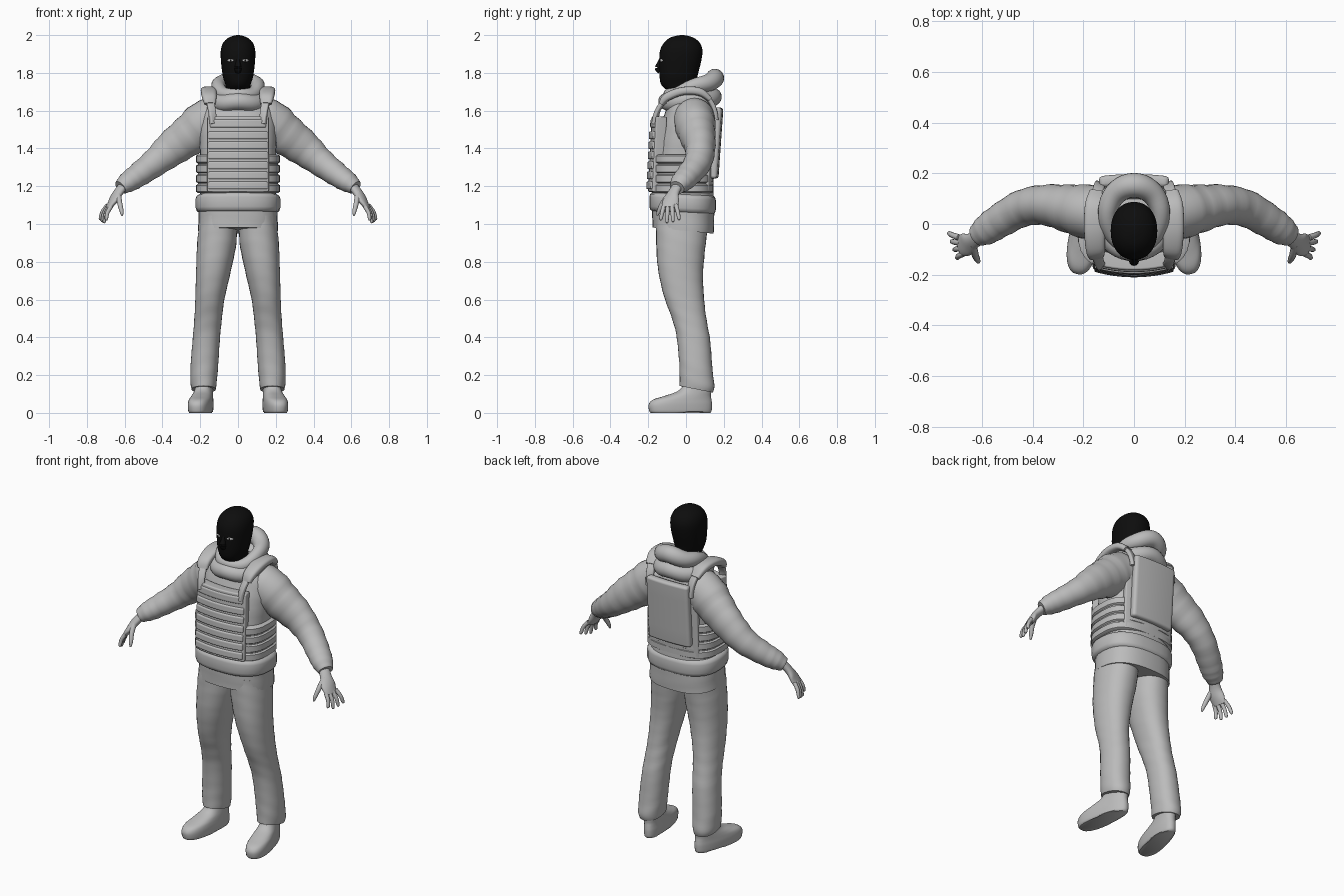
import bpy, bmesh, math
from mathutils import Vector, Matrix

if "Cube" in bpy.data.objects:
    bpy.data.objects.remove(bpy.data.objects["Cube"])


def material(name, value):
    m = bpy.data.materials.new(name)
    m.use_nodes = True
    m.diffuse_color = (value, value, value, 1)
    bsdf = m.node_tree.nodes["Principled BSDF"]
    bsdf.inputs["Base Color"].default_value = m.diffuse_color
    bsdf.inputs["Roughness"].default_value = 0.8
    return m


GREY = material("grey cloth", 0.5)
BLACK = material("black knit", 0.004)
EYE = material("pale eye", 0.55)


def finish(name, bm, mat, mirror=False):
    bmesh.ops.recalc_face_normals(bm, faces=bm.faces)
    mesh = bpy.data.meshes.new(name)
    bm.to_mesh(mesh)
    bm.free()
    mesh.shade_smooth()
    mesh.set_sharp_from_angle(angle=math.radians(50))
    mesh.materials.append(mat)
    ob = bpy.data.objects.new(name, mesh)
    bpy.context.collection.objects.link(ob)
    if mirror:
        ob.modifiers.new("mirror", "MIRROR").use_mirror_merge = False
    return ob


def spline(rows, k=5):
    """Smoothly interpolate rows of numbers."""
    out = []
    for i in range(len(rows) - 1):
        p = [rows[max(i - 1, 0)], rows[i], rows[i + 1], rows[min(i + 2, len(rows) - 1)]]
        for j in range(k):
            t = j / k
            out.append([b + 0.5 * t * (c - a + t * (2 * a - 5 * b + 4 * c - d + t * (3 * (b - c) + d - a)))
                        for a, b, c, d in zip(*p)])
    return out + [list(rows[-1])]


def oval(centre, u, v, power=2, sides=32):
    pts = []
    for i in range(sides):
        a = math.tau * i / sides
        c, s = math.cos(a), math.sin(a)
        pts.append(centre + u * math.copysign(abs(c) ** (2 / power), c)
                   + v * math.copysign(abs(s) ** (2 / power), s))
    return pts


def loft(name, rings, mat, mirror=False, closed=False):
    bm = bmesh.new()
    loops = [[bm.verts.new(p) for p in r] for r in rings]
    n = len(loops[0])
    for i in range(len(loops) - (0 if closed else 1)):
        a, b = loops[i], loops[(i + 1) % len(loops)]
        for j in range(n):
            bm.faces.new((a[j], a[(j + 1) % n], b[(j + 1) % n], b[j]))
    if not closed:
        bm.faces.new(loops[0])
        bm.faces.new(loops[-1])
    return finish(name, bm, mat, mirror)


def stack(name, rows, mat, power=2, tilt=0, mirror=False, crease=0, smooth=True):
    """Horizontal ovals given as z, centre x, centre y, half width, half depth."""
    rings = []
    for z, cx, cy, rx, ry in (spline(rows) if smooth else rows):
        ring = oval(Vector((cx, cy, z)), Vector((rx, 0, 0)), Vector((0, ry, 0)), power)
        for p in ring:
            side = math.atan2(p.y - cy, p.x - cx)
            fold = 1 + crease * math.sin(z * 75 + 2.5 * math.sin(side + 1))
            p.x, p.y = cx + (p.x - cx) * fold, cy + (p.y - cy) * fold
            p.z -= tilt * (p.y - cy)
        rings.append(ring)
    return loft(name, rings, mat, mirror)


def tube(name, rows, mat, mirror=False, closed=False, power=2, crease=0, sides=24):
    """Sweep of ovals given as x, y, z, level radius, upright radius."""
    if not closed:
        rows = spline(rows)
    rings, n = [], len(rows)
    for i, (x, y, z, ra, rb) in enumerate(rows):
        nxt = rows[(i + 1) % n] if closed else rows[min(i + 1, n - 1)]
        prv = rows[i - 1] if closed else rows[max(i - 1, 0)]
        t = (Vector(nxt[:3]) - Vector(prv[:3])).normalized()
        u = t.cross(Vector((0, 0, 1))).normalized()
        fold = 1 + crease * math.sin(i * 1.9)
        rings.append(oval(Vector((x, y, z)), u * ra * fold, u.cross(t) * rb * fold, power, sides))
    return loft(name, rings, mat, mirror, closed)


def panel(name, half, z0, z1, depth, thick, bow=0.9, face=-1, lean=0.05, bevel=0.008):
    """Bowed padded plate on the front (face -1) or back (face 1)."""
    bm = bmesh.new()
    bmesh.ops.create_grid(bm, x_segments=12, y_segments=4, size=1)
    for v in bm.verts:
        x, z = -face * v.co.x * half, (z0 + z1) / 2 + v.co.y * (z1 - z0) / 2
        v.co = (x, face * (depth - bow * x * x) + lean * (z - 1.4), z)
    ob = finish(name, bm, GREY)
    # keep the outward side pointing away from the body
    if ob.data.polygons[0].normal.y * face < 0:
        ob.data.flip_normals()
    s = ob.modifiers.new("padding", "SOLIDIFY")
    s.thickness, s.offset = thick, -1
    b = ob.modifiers.new("rounded", "BEVEL")
    b.width, b.segments, b.limit_method = bevel, 2, "ANGLE"
    ob.modifiers.new("shading", "WEIGHTED_NORMAL")
    return ob


def ball(name, centre, size, turn, mat):
    bm = bmesh.new()
    m = Matrix.Translation(centre) @ Matrix.Rotation(turn, 4, "Z") @ Matrix.Diagonal((*size, 1))
    bmesh.ops.create_uvsphere(bm, u_segments=16, v_segments=8, radius=1, matrix=m)
    return finish(name, bm, mat, True)


# masked head
stack("masked_head", [
    (1.62, 0, 0, .065, .065), (1.69, 0, -.01, .065, .075), (1.735, 0, -.037, .066, .092),
    (1.78, 0, -.04, .08, .1), (1.86, 0, -.031, .09, .111), (1.92, 0, -.025, .091, .112),
    (1.96, 0, -.022, .078, .094), (1.985, 0, -.022, .052, .064), (1.997, 0, -.022, .022, .028),
    (2.0, 0, -.022, .003, .003)], BLACK, 2.15)
tube("nose", [(0, -.128, 1.88, .009, .01), (0, -.139, 1.85, .013, .014),
              (0, -.148, 1.825, .019, .017), (0, -.138, 1.803, .014, .012)], BLACK)
ball("eye", (.039, -.1315, 1.866), (.019, .006, .008), math.radians(28), EYE)
ball("pupil", (.038, -.1365, 1.866), (.006, .003, .006), math.radians(28), BLACK)


# hood and collar
def neck_ring(name, rx, cy, ry, z, tilt, ra, rb, swell):
    rows = []
    for i in range(40):
        a = math.tau * i / 40
        s = math.sin(a)
        fat = 1 + swell * max(0, s)
        rows.append((rx * math.cos(a), cy + ry * s, z + tilt * s + .006 * math.cos(4 * a),
                     ra * fat, rb * fat))
    tube(name, rows, GREY, closed=True)


neck_ring("hood", .105, .035, .118, 1.723, .043, .036, .037, .35)
neck_ring("collar", .122, .02, .122, 1.655, .012, .045, .045, .05)

# jacket body and sleeves
stack("jacket", [
    (.965, 0, -.015, .212, .162), (1.08, 0, -.015, .207, .165), (1.2, 0, -.015, .2, .16),
    (1.35, 0, -.01, .2, .15), (1.48, 0, .005, .205, .145), (1.58, 0, .02, .195, .13),
    (1.65, 0, .025, .155, .11), (1.7, 0, .03, .1, .09)], GREY, 2.5, .1, crease=.004)
tube("sleeve", [
    (.06, .04, 1.56, .1, .11), (.16, .045, 1.54, .11, .122), (.25, .06, 1.475, .096, .11),
    (.35, .075, 1.4, .08, .094), (.44, .062, 1.325, .073, .075), (.53, .012, 1.258, .066, .063),
    (.585, -.025, 1.22, .059, .054), (.622, -.048, 1.193, .042, .038)], GREY, True, crease=.022)

# hands
tube("palm", [
    (.6, -.04, 1.21, .03, .024), (.635, -.066, 1.165, .033, .022), (.66, -.08, 1.125, .045, .02),
    (.685, -.086, 1.085, .042, .014)], GREY, True)
for i, label in enumerate(("little", "ring", "middle", "index")):
    f = i / 3
    drop = (.012, 0, -.006, .008)[i]
    base = Vector((.69, -.053, 1.1)).lerp(Vector((.672, -.117, 1.093)), f)
    tip = Vector((.733, -.035, 1.01)).lerp(Vector((.7, -.135, 1.012)), f) + Vector((0, 0, drop))
    mid = base.lerp(tip, .5) + Vector((.005, 0, .004))
    tube(label + "_finger", [(*base, .012, .012), (*mid, .011, .011), (*base.lerp(tip, .9), .009, .009),
                             (*tip, .004, .004)], GREY, True, sides=10)
tube("thumb", [(.635, -.08, 1.165, .015, .015), (.627, -.12, 1.115, .014, .014),
               (.617, -.143, 1.07, .011, .011), (.613, -.152, 1.045, .005, .005)], GREY, True, sides=10)

# armoured vest
panel("front_plate", .165, 1.17, 1.57, .19, .06)
for i in range(6):
    z = 1.185 + .053 * i
    panel("front_webbing", .158, z, z + .04, .2, .02, bevel=.006)
panel("front_flap", .15, 1.51, 1.555, .196, .02)
panel("back_plate", .168, 1.17, 1.6, .155, .06, face=1)
panel("back_pouch", .14, 1.24, 1.615, .183, .045, .5, 1, .07, .014)

# side bands of the vest: ridged wrap
wrap = []
for i in range(4):
    z = 1.165 + .052 * i
    for dz, grow in ((0, -.006), (.006, .003), (.04, .003), (.046, -.006)):
        wrap.append((z + dz, 0, -.02, .219 + grow, .163 + grow))
stack("side_wrap", wrap, GREY, 2.9, smooth=False)

# shoulder straps and pads
tube("shoulder_strap", [
    (.13, -.165, 1.53, .02, .012), (.138, -.15, 1.6, .02, .012), (.15, -.1, 1.665, .022, .012),
    (.155, -.02, 1.7, .025, .012), (.15, .08, 1.695, .025, .012), (.14, .14, 1.63, .022, .012),
    (.135, .155, 1.55, .022, .012)], GREY, True, power=4)
tube("shoulder_pad", [
    (.148, -.128, 1.635, .03, .014), (.152, -.1, 1.672, .038, .022), (.155, -.02, 1.703, .042, .022),
    (.152, .07, 1.7, .042, .022), (.145, .125, 1.66, .032, .014)], GREY, True, power=3)
panel("strap_buckle", .001, 1.56, 1.561, .15, .01, bevel=0)
bpy.data.objects.remove(bpy.data.objects["strap_buckle"])

# belt
stack("belt", [
    (1.06, 0, -.018, .2, .16), (1.068, 0, -.018, .218, .172), (1.085, 0, -.018, .224, .176),
    (1.135, 0, -.018, .224, .176), (1.15, 0, -.018, .218, .172), (1.158, 0, -.018, .2, .16)],
    GREY, 2.6, .05, smooth=False)
panel("belt_buckle", .075, 1.085, 1.14, .192, .03, .5, lean=0)

# trousers
stack("trouser_leg", [
    (1.02, .105, -.02, .098, .138), (.9, .112, -.028, .104, .13), (.75, .13, -.03, .092, .12),
    (.6, .149, -.01, .077, .108), (.5, .158, .015, .073, .096), (.4, .167, .038, .072, .09),
    (.25, .178, .052, .073, .088), (.16, .182, .058, .069, .092), (.125, .182, .055, .064, .088)],
    GREY, 2.2, .2, True, .008)

# boots, turned outwards
boot = stack("boot", [
    (0, 0, -.03, .055, .16), (.012, 0, -.03, .06, .168), (.045, 0, -.03, .062, .17),
    (.07, 0, -.02, .06, .157), (.09, 0, .01, .057, .124), (.115, 0, .045, .053, .09),
    (.15, 0, .058, .05, .073), (.22, 0, .058, .05, .07)], GREY, 2.4, mirror=True)
turn = Matrix.Translation((.188, 0, 0)) @ Matrix.Rotation(math.radians(10), 4, "Z")
for v in boot.data.vertices:
    v.co.x *= .92 - .9 * v.co.y
    # raised arch ahead of the heel
    if v.co.z < .005 and abs(v.co.y - .03) < .05:
        v.co.z += .008
    v.co = turn @ v.co
